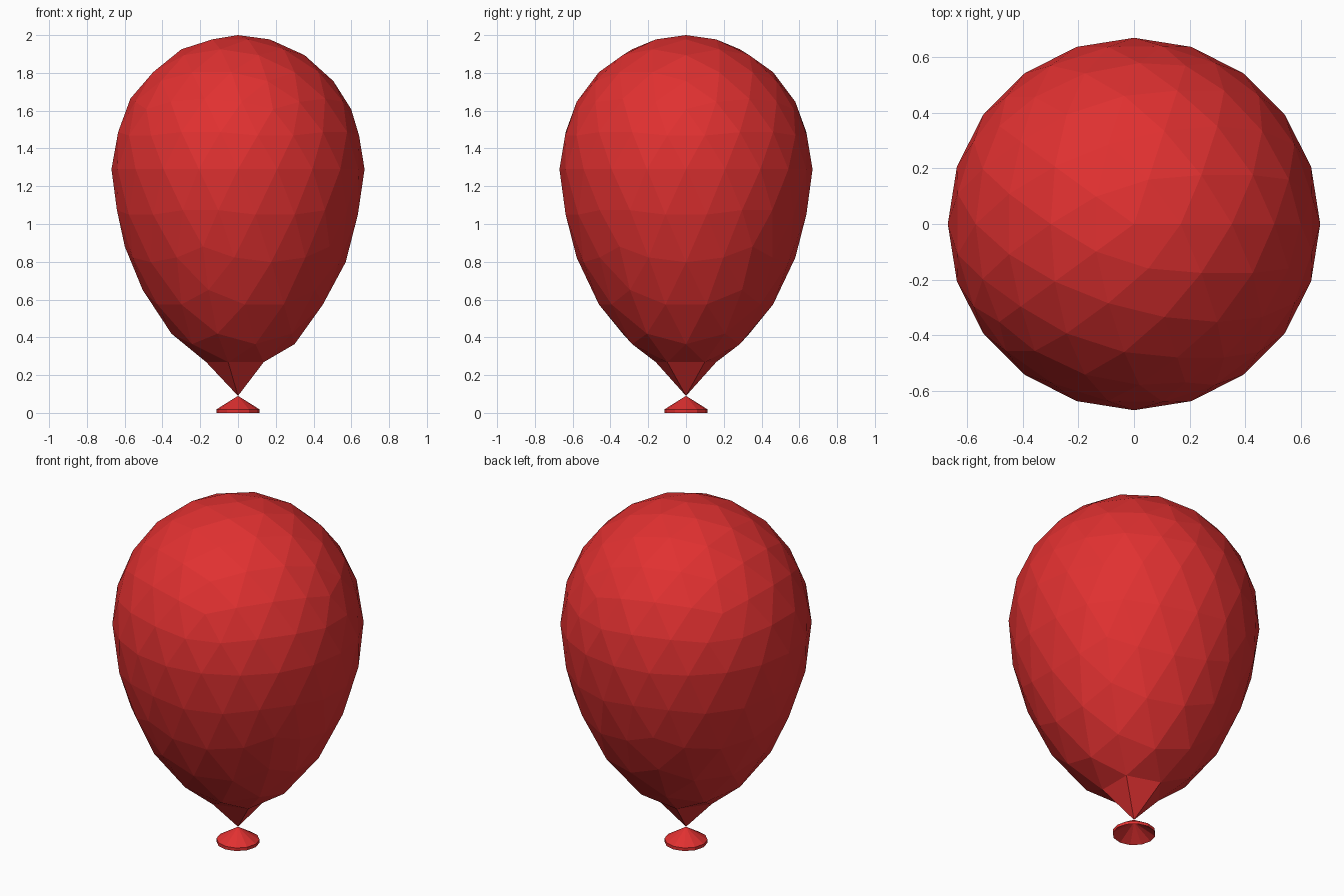
import bpy, bmesh, math

if "Cube" in bpy.data.objects:
    bpy.data.objects.remove(bpy.data.objects["Cube"])

# Shared red rubber material
red = bpy.data.materials.new("red_rubber")
red.diffuse_color = (0.75, 0.03, 0.03, 1)
red.use_nodes = True
red.node_tree.nodes["Principled BSDF"].inputs["Base Color"].default_value = red.diffuse_color


def finish(bm, name):
    bmesh.ops.recalc_face_normals(bm, faces=bm.faces)
    mesh = bpy.data.meshes.new(name)
    bm.to_mesh(mesh)
    bm.free()
    mesh.materials.append(red)
    obj = bpy.data.objects.new(name, mesh)
    bpy.context.collection.objects.link(obj)
    return obj


# Balloon: faceted icosphere, lower half stretched progressively to a point
bm = bmesh.new()
bmesh.ops.create_icosphere(bm, subdivisions=3, radius=1)
for v in bm.verts:
    s = v.co.z
    v.co.x *= 0.67
    v.co.y *= 0.67
    if s >= 0:
        v.co.z = 1.29 + 0.71 * s
    elif s > -0.99:
        v.co.z = 1.29 + 0.71 * s * (1.12 - 0.378 * s)
    else:
        v.co.z = 0.09
finish(bm, "balloon")

# Knot: flared hollow cone with a thin rim, tip touching the balloon
bm = bmesh.new()
SIDES = 12


def ring(radius, z):
    return [bm.verts.new((radius * math.cos(2 * math.pi * i / SIDES),
                          radius * math.sin(2 * math.pi * i / SIDES), z))
            for i in range(SIDES)]


upper, lower = ring(0.115, 0.018), ring(0.115, 0.004)
tip = bm.verts.new((0, 0, 0.09))
hollow = bm.verts.new((0, 0, 0.075))
for v in lower:
    v.co.z = 0
for i in range(SIDES):
    j = (i + 1) % SIDES
    bm.faces.new((upper[i], upper[j], tip))
    bm.faces.new((lower[i], lower[j], upper[j], upper[i]))
    bm.faces.new((lower[j], lower[i], hollow))
finish(bm, "knot")
